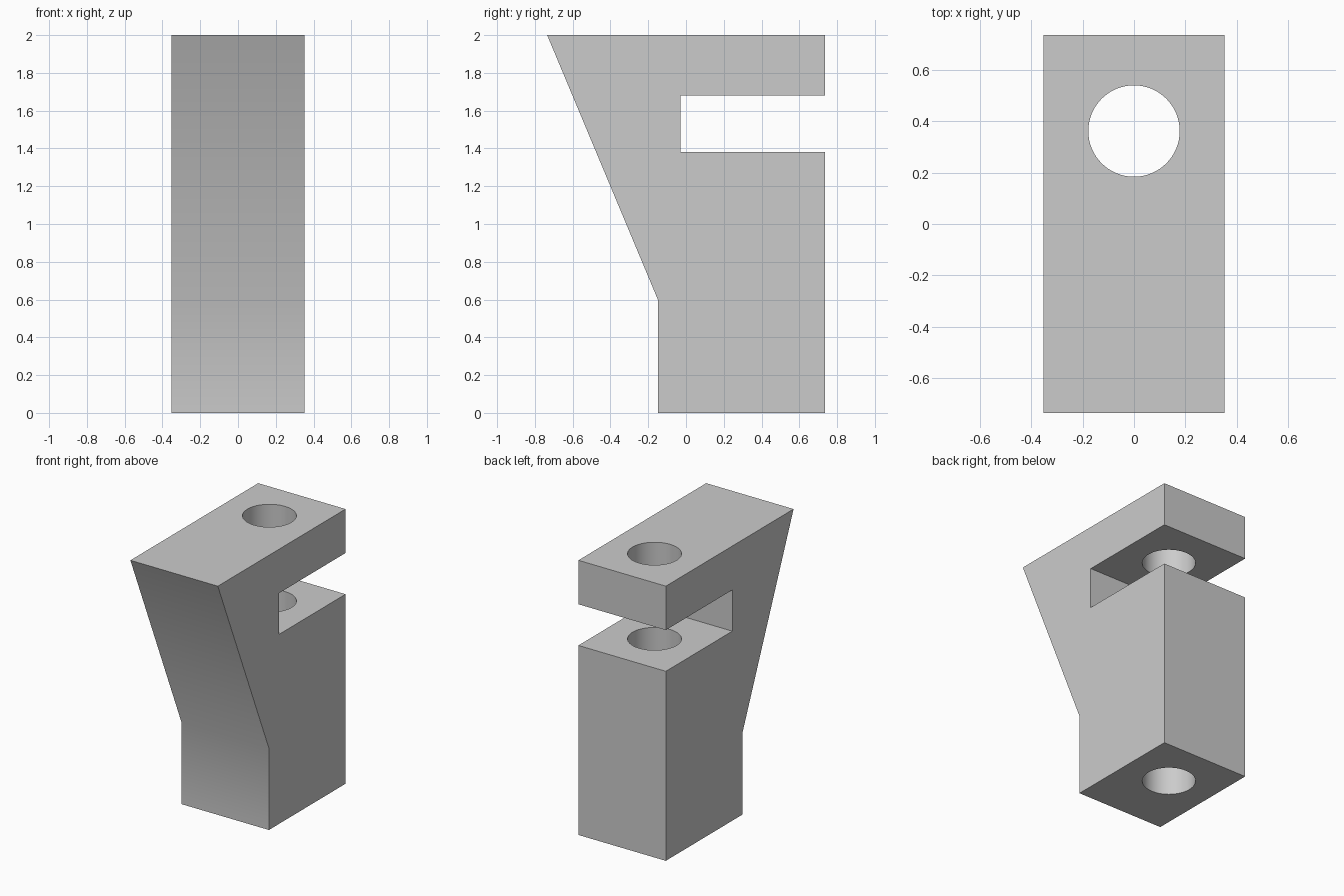
import bpy, bmesh, math

default = bpy.data.objects.get("Cube")
if default:
    bpy.data.objects.remove(default, do_unlink=True)

# Single matte grey
grey = bpy.data.materials.new("plain_grey")
grey.use_nodes = True
colour = (0.6, 0.6, 0.6, 1)
grey.diffuse_color = colour
grey.node_tree.nodes["Principled BSDF"].inputs["Base Color"].default_value = colour

HALF_WIDTH = 0.352

# Side profile (y, z): sloped front, slot open to the back
profile = [(-0.147, 0), (0.735, 0), (0.735, 1.38), (-0.03, 1.38),
           (-0.03, 1.68), (0.735, 1.68), (0.735, 2), (-0.735, 2), (-0.147, 0.595)]

bm = bmesh.new()
side = bm.faces.new([bm.verts.new((-HALF_WIDTH, y, z)) for y, z in profile])
extruded = bmesh.ops.extrude_face_region(bm, geom=[side])["geom"]
moved = [v for v in extruded if isinstance(v, bmesh.types.BMVert)]
bmesh.ops.translate(bm, verts=moved, vec=(2 * HALF_WIDTH, 0, 0))
bmesh.ops.recalc_face_normals(bm, faces=bm.faces)
mesh = bpy.data.meshes.new("clamp_block")
bm.to_mesh(mesh)
bm.free()
mesh.materials.append(grey)
block = bpy.data.objects.new("clamp_block", mesh)
bpy.context.collection.objects.link(block)

# Vertical bore through the whole block
bpy.ops.mesh.primitive_cylinder_add(vertices=64, radius=0.178, depth=3,
                                    location=(0, 0.362, 1))
cutter = bpy.context.object
cutter.name = "bore_cutter"
cutter.hide_render = True
cutter.data.materials.append(grey)

bpy.ops.object.select_all(action="DESELECT")
block.select_set(True)
bpy.context.view_layer.objects.active = block
bore = block.modifiers.new("bore", "BOOLEAN")
bore.operation = "DIFFERENCE"
bore.solver = "EXACT"
bore.object = cutter
bpy.ops.object.modifier_apply(modifier=bore.name)
bpy.data.objects.remove(cutter, do_unlink=True)

# Smooth the bore wall and the gentle front bend, keep other edges crisp
bpy.ops.object.shade_smooth_by_angle(angle=math.radians(30))
